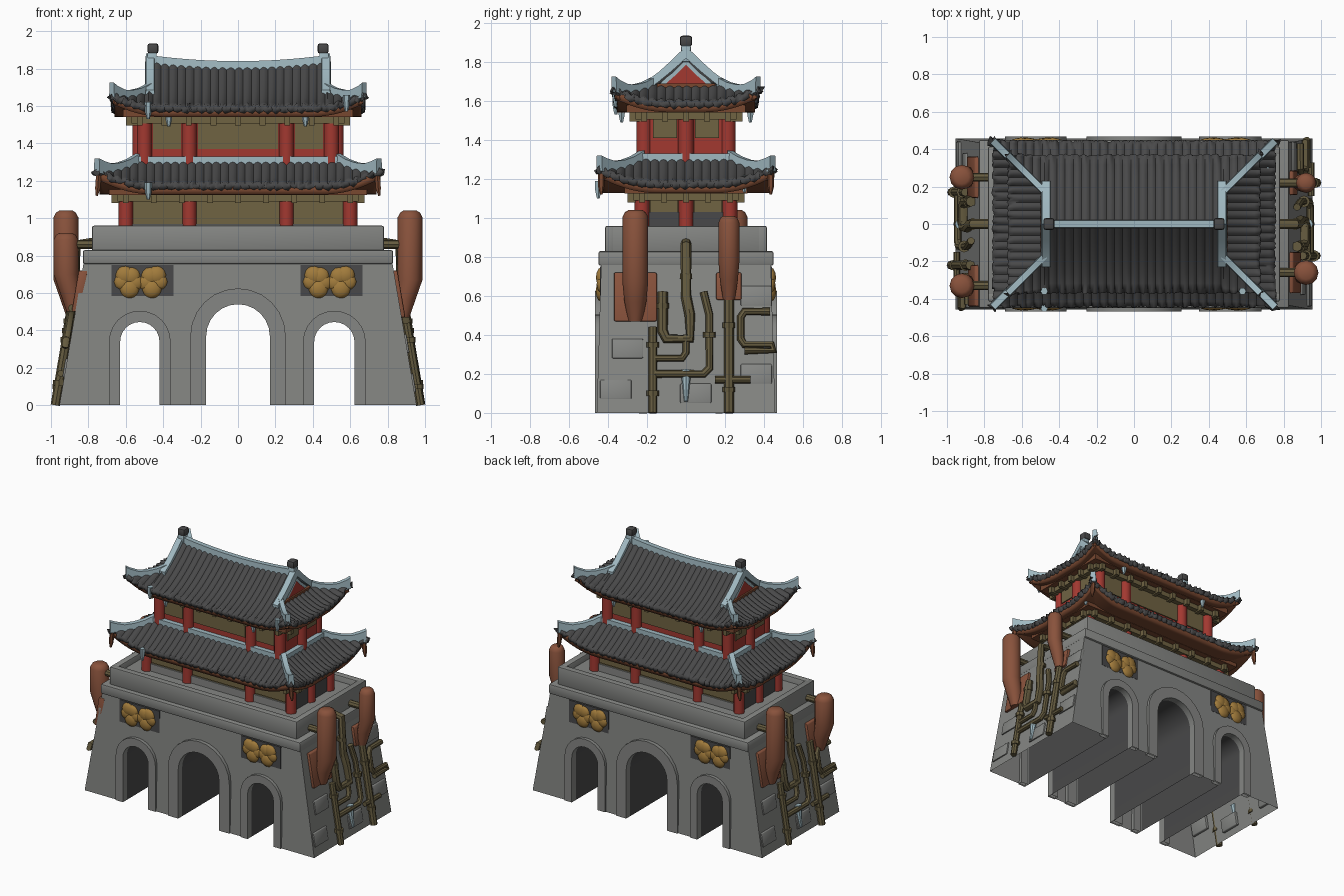
import bpy, bmesh, math, random
from mathutils import Vector

if "Cube" in bpy.data.objects:
    bpy.data.objects.remove(bpy.data.objects["Cube"])

random.seed(4)

def mat(name, r, g, b):
    m = bpy.data.materials.new(name)
    m.diffuse_color = (r, g, b, 1)
    m.use_nodes = True
    m.node_tree.nodes["Principled BSDF"].inputs["Base Color"].default_value = m.diffuse_color
    return m

STONE = mat("grey stone", 0.235, 0.24, 0.23)
TILE = mat("charcoal tile", 0.066, 0.066, 0.067)
BLUE = mat("pale blue trim", 0.35, 0.48, 0.53)
RED = mat("red paint", 0.36, 0.04, 0.03)
OLIVE = mat("olive panel", 0.16, 0.125, 0.055)
PIPE = mat("bronze pipe", 0.13, 0.105, 0.05)
COPPER = mat("copper tank", 0.25, 0.085, 0.045)
RUST = mat("rust brown", 0.19, 0.065, 0.03)
GOLD = mat("gold relief", 0.36, 0.20, 0.045)

def finish(name, bm, m, recalc=True):
    if recalc:
        bmesh.ops.recalc_face_normals(bm, faces=bm.faces[:])
    me = bpy.data.meshes.new(name)
    bm.to_mesh(me)
    bm.free()
    ob = bpy.data.objects.new(name, me)
    bpy.context.collection.objects.link(ob)
    me.materials.append(m)
    return ob

def box(name, x0, x1, y0, y1, z0, z1, m, bevel=0, lean=0):
    bm = bmesh.new()
    bmesh.ops.create_cube(bm, size=1)
    for v in bm.verts:
        v.co = ((x0 + x1) / 2 + v.co.x * abs(x1 - x0) + lean * v.co.z * (z1 - z0),
                (y0 + y1) / 2 + v.co.y * abs(y1 - y0), (z0 + z1) / 2 + v.co.z * (z1 - z0))
    if bevel:
        bmesh.ops.bevel(bm, geom=bm.edges[:], offset=bevel, segments=2, affect='EDGES', profile=0.5)
    return finish(name, bm, m)

def tube(name, pts, r, m, radii=None, res=2):
    cu = bpy.data.curves.new(name, 'CURVE')
    cu.dimensions, cu.bevel_depth, cu.bevel_resolution, cu.use_fill_caps = '3D', r, res, True
    sp = cu.splines.new('POLY')
    sp.points.add(len(pts) - 1)
    for i, p in enumerate(pts):
        sp.points[i].co = (*p, 1)
        sp.points[i].radius = radii[i] if radii else 1
    tmp = bpy.data.objects.new(name, cu)
    bpy.context.collection.objects.link(tmp)
    me = bpy.data.meshes.new_from_object(tmp.evaluated_get(bpy.context.evaluated_depsgraph_get()))
    bpy.data.objects.remove(tmp)
    me.materials.clear()
    me.materials.append(m)
    ob = bpy.data.objects.new(name, me)
    bpy.context.collection.objects.link(ob)
    return ob

def strip(name, pts, w, heights, m):
    """Rectangular bar standing on a path."""
    bm, rings = bmesh.new(), []
    P = [Vector(p) for p in pts]
    for i, p in enumerate(P):
        t = P[min(i + 1, len(P) - 1)] - P[max(i - 1, 0)]
        n = Vector((-t.y, t.x, 0)).normalized() * w / 2
        h, d = Vector((0, 0, heights[i])), Vector((0, 0, -0.02))
        rings.append([bm.verts.new(q) for q in (p - n + d, p + n + d, p + n * 0.8 + h, p - n * 0.8 + h)])
    for a, b in zip(rings, rings[1:]):
        for k in range(4):
            bm.faces.new((a[k], a[(k + 1) % 4], b[(k + 1) % 4], b[k]))
    bm.faces.new(rings[0])
    bm.faces.new(rings[-1])
    return finish(name, bm, m)

# ---- hollow stone gate block, open below, with three dark arched passages
def arch(cx, half, top, n=12):
    pts = [(cx - half * math.cos(math.pi * i / n), top - half + half * math.sin(math.pi * i / n)) for i in range(n + 1)]
    return [(cx - half, 0)] + pts + [(cx + half, 0)]

ARCHES = [(-0.525, 0.105, 0.445, 0.06), (0, 0.17, 0.54, 0.085), (0.515, 0.108, 0.445, 0.06)]
TOP = 0.77
wall_x = lambda z: 0.955 - 0.17 * z
wall_y = lambda z: 0.458 - 0.03 * z
low = [(-wall_x(0), 0)]
for cx, h, t, _ in ARCHES:
    low += arch(cx, h, t)
low.append((wall_x(0), 0))
bm = bmesh.new()
def quad(*pts, mi=0):
    bm.faces.new([bm.verts.new(p) for p in pts]).material_index = mi
for (x0, z0), (x1, z1) in zip(low, low[1:]):
    if z0 + z1 > 0:
        for ya, yb, mi in ((-1, -.42, 0), (-.42, .42, 1), (.42, 1, 0)):
            a0, a1 = (ya * wall_y(z) if abs(ya) == 1 else ya for z in (z0, z1))
            b0, b1 = (yb * wall_y(z) if abs(yb) == 1 else yb for z in (z0, z1))
            quad((x0, a0, z0), (x1, a1, z1), (x1, b1, z1), (x0, b0, z0), mi=mi)
    if x1 - x0 > 1e-5:
        u0, u1 = max(x0, -wall_x(TOP)), min(x1, wall_x(TOP))
        for s in (-1, 1):
            quad((x0, s * wall_y(z0), z0), (x1, s * wall_y(z1), z1), (u1, s * wall_y(TOP), TOP), (u0, s * wall_y(TOP), TOP))
        quad((u0, -wall_y(TOP), TOP), (u1, -wall_y(TOP), TOP), (u1, wall_y(TOP), TOP), (u0, wall_y(TOP), TOP))
for s in (-1, 1):
    quad(*[(s * wall_x(z), t * wall_y(z), z) for t, z in ((-1, 0), (1, 0), (1, TOP), (-1, TOP))])
bmesh.ops.remove_doubles(bm, verts=bm.verts[:], dist=1e-5)
finish("gate_block", bm, STONE).data.materials.append(TILE)

for s in (-1, 1):
    # raised surrounds on both faces
    for cx, h, t, w in ARCHES:
        bm = bmesh.new()
        I, O = arch(cx, h, t), arch(cx, h + w, t + w)
        ring = [[bm.verts.new((x, s * y, z)) for x, z in L] for L, y in ((I, 0.43), (I, 0.468), (O, 0.468), (O, 0.43))]
        for i in range(len(I) - 1):
            for k in range(4):
                a, b = ring[k], ring[(k + 1) % 4]
                bm.faces.new((a[i], a[i + 1], b[i + 1], b[i]))
        finish("arch_surround", bm, STONE)
    # relief panels with a pair of gold figures
    for cx in (-0.51, 0.5):
        box("relief_panel", cx - 0.165, cx + 0.165, s * 0.434, s * 0.442, 0.585, 0.75, TILE)
        bm = bmesh.new()
        for dx, z, r in ((.085, .695, .052), (.06, .625, .055), (.03, .655, .045), (.1, .66, .045), (.05, .69, .05)):
            for d in (-dx, dx):
                res = bmesh.ops.create_icosphere(bm, subdivisions=2, radius=r)
                for v in res['verts']:
                    v.co = (cx - .01 + d + v.co.x, s * 0.436 + v.co.y * 0.5, z + v.co.z)
        finish("gold_relief", bm, GOLD)

# cornice, terrace floor and parapet
box("cornice", -0.83, 0.83, -0.45, 0.45, 0.755, 0.83, STONE, 0.012)
box("terrace_floor", -0.77, 0.77, -0.4, 0.4, 0.82, 0.915, STONE)
for s in (-1, 1):
    box("parapet_long", -0.78, 0.78, s * 0.365, s * 0.415, 0.82, 0.96, STONE, 0.01)
    box("parapet_short", s * 0.73, s * 0.78, -0.41, 0.41, 0.82, 0.96, STONE, 0.01)

# ---- storeys: walls, panels, columns, bracket tiers
def storey(hx, hy, z0, z1, body, cols, pz0, pz1, r, side_z):
    box("storey_wall", -hx, hx, -hy, hy, z0, z1, body)
    spots = [(x, s * hy) for x in cols for s in (-1, 1)] + [(s * cols[-1], 0) for s in (-1, 1)]
    for x, y in spots:
        px = math.copysign(hx, x) if y == 0 else x
        tube("column", [(px, y, z0), (px, y, z1)], r, RED, res=4)
    for s in (-1, 1):
        for a, b in zip(cols, cols[1:]):
            box("front_panel", a + r + .005, b - r - .005, s * hy, s * (hy + .008), pz0, pz1, OLIVE)
        for t in (-1, 1):
            box("side_panel", s * hx, s * (hx + .008), t * (r + .005), t * (hy - r - .005), side_z, pz1, OLIVE)
    # stepped bracket tiers and bracket blocks under the eave
    box("bracket_tier_low", -hx - .045, hx + .045, -hy - .045, hy + .045, z1 - .075, z1 - .04, OLIVE)
    box("bracket_tier_high", -hx - .09, hx + .09, -hy - .09, hy + .09, z1 - .04, z1, RUST)
    n = 9
    for i in range(n):
        x = -hx + 2 * hx * i / (n - 1)
        y = -hy + 2 * hy * i / (n - 1)
        for s in (-1, 1):
            box("bracket", x - .015, x + .015, s * hy, s * (hy + .075), z1 - .085, z1 - .03, OLIVE)
            if i % 2 == 0:
                box("bracket", s * hx, s * (hx + .075), y - .015, y + .015, z1 - .085, z1 - .03, OLIVE)

storey(0.6, 0.225, 0.9, 1.165, OLIVE, (-0.6, -0.26, 0.26, 0.6), 0.98, 1.09, 0.038, 1.03)
storey(0.525, 0.215, 1.25, 1.58, RED, (-0.5, -0.26, 0.26, 0.5), 1.37, 1.51, 0.04, 1.41)
for s in (-1, 1):
    box("storey_sill", -0.61, 0.61, s * 0.2, s * 0.235, 0.9, 0.97, STONE)
    box("storey_side_sill", s * 0.59, s * 0.608, -0.2, 0.2, 0.9, 1.03, TILE)

# ---- curved roofs with corner lift and ribbed tiles
def roof(name, xo, yo, zfun, inset, lift, reach, m, rib, thick, gable=None):
    step, rows = 0.044 / 4, 8
    bm = bmesh.new()
    for half, other, is_x in ((xo, yo, True), (yo, xo, False)):
        n = round(2 * half / step)
        for s in (-1, 1):
            prev = None
            for i in range(n + 1):
                a = -half + 2 * half * i / n
                e = half - abs(a)
                dmax = yo if (gable and is_x and abs(a) < gable) else min(inset, e)
                ridge = rib * abs(math.sin(math.pi * i / 4)) if rib else 0
                jag = random.uniform(-.006, .006) if rib else 0
                col = []
                for k in range(rows):
                    d = dmax * k / (rows - 1)
                    z = zfun(d, a if is_x else 0) + lift * max(0, 1 - e / reach) ** 2 + ridge + (jag if k == 0 else 0)
                    y = s * (other - d + (jag if k == 0 else 0))
                    col.append(bm.verts.new((a, y, z) if is_x else (y, a, z)))
                if prev:
                    for k in range(rows - 1):
                        f = bm.faces.new((prev[k], col[k], col[k + 1], prev[k + 1]))
                        f.normal_update()
                        if f.normal.z < 0:
                            f.normal_flip()
                prev = col
    bmesh.ops.remove_doubles(bm, verts=bm.verts[:], dist=1e-4)
    ob = finish(name, bm, m, False)
    sol = ob.modifiers.new("thickness", 'SOLIDIFY')
    sol.thickness, sol.offset = thick, -1
    return ob

def low_z(d, a=0):
    return 1.18 + 0.125 * (d / 0.22) ** 1.25

def top_z(d, a=0):
    return 1.595 + 0.215 * (d / 0.37) ** 1.5 + 0.03 * (d / 0.37) * (a / 0.46) ** 2 * (abs(a) < .48)

roof("lower_roof", 0.755, 0.445, low_z, 0.22, 0.08, 0.3, TILE, 0.013, 0.035)
roof("upper_roof", 0.675, 0.37, top_z, 0.22, 0.07, 0.28, TILE, 0.013, 0.035, 0.47)
roof("lower_soffit", 0.74, 0.43, lambda d, a: 1.172, 0.2, 0.08, 0.29, RUST, 0, 0.045)
roof("upper_soffit", 0.66, 0.355, lambda d, a: 1.587, 0.18, 0.07, 0.27, RUST, 0, 0.045)

# ---- pale blue ridges, gables and finials
H = [0.035, 0.03, 0.03, 0.035, 0.05, 0.06]
for s in (-1, 1):
    box("roof_collar_long", -0.56, 0.56, s * 0.21, s * 0.25, 1.28, 1.33, BLUE)
    box("roof_collar_short", s * 0.52, s * 0.56, -0.25, 0.25, 1.28, 1.33, BLUE)
    for t in (-1, 1):
        D = [0.22, 0.17, 0.12, 0.07, 0.03, 0]
        strip("lower_hip_ridge", [(s * (.755 - d), t * (.445 - d), low_z(d) + .08 * (1 - d / .3) ** 2) for d in D], .045, H, BLUE)
        D = [0.2, 0.15, 0.1, 0.06, 0.02, 0]
        strip("upper_hip_ridge", [(s * (.675 - d), t * (.37 - d), top_z(d) + .07 * (1 - d / .28) ** 2) for d in D], .04, H, BLUE)
        D = [0.37, 0.33, 0.28, 0.23, 0.18, 0.14]
        strip("gable_ridge", [(s * .47, t * (.37 - d), top_z(d, .46)) for d in D], .055, [.04, .04, .035, .03, .03, .03], BLUE)
    # gable: blue border, red centre, rust sill
    for nm, x, k, zb, m in (("gable_border", .482, 1, 1.675, BLUE), ("gable_panel", .488, .72, 1.685, RED)):
        bm = bmesh.new()
        bm.faces.new([bm.verts.new((s * x, k * y, zb + k * z)) for y, z in ((-.15, 0), (.15, 0), (.07, .07), (0, .14), (-.07, .07))])
        finish(nm, bm, m)
    box("gable_sill", s * .45, s * .5, -.15, .15, 1.67, 1.69, RUST)
    box("finial_neck", s * .435, s * .485, -.025, .025, 1.8, 1.885, BLUE, .006)
    box("finial", s * .425, s * .485, -.032, .032, 1.88, 1.935, TILE, .014)
strip("main_ridge", [(x / 100, 0, top_z(.37, x / 100)) for x in range(-46, 47, 4)], .045, [.03] * 24, BLUE)

# hanging drips at the eaves
for x, y, z in ((-.37, -.33, 1.58), (.36, -.33, 1.58), (-.48, -.45, 1.19), (.58, -.36, 1.66),
                (-.48, -.36, 1.62), (.7, .3, 1.22), (.37, .33, 1.58), (-.36, .33, 1.58)):
    tube("drip", [(x, y, z), (x, y, z - .05), (x, y, z - .09)], .02, BLUE, [1, .9, .4], 1)
for s in (-1, 1):
    for t in (-1, 1):
        tube("corner_charm", [(s * .745, t * .435, 1.23), (s * .75, t * .435, 1.16), (s * .755, t * .435, 1.12)], .016, RUST, [1, 1, .4], 1)

# ---- copper tanks with leaning wall plates, made of stacked rings
for s, y, z0, z1 in ((1, -.26, .47, 1.04), (1, .22, .58, 1.01), (-1, .25, .47, 1.04), (-1, -.33, .5, .92)):
    r = .066 if z0 < .55 else .054
    rows = [(.88, z0, .55), (.895, z0 + .1, .85), (.92, z0 + .2, 1), (.92, z1 - .035, 1), (.92, z1 - .01, .8), (.92, z1, .55)]
    bm = bmesh.new()
    rings = [[bm.verts.new((s * x + r * k * math.cos(math.tau * i / 12), y + r * k * math.sin(math.tau * i / 12), z))
              for i in range(12)] for x, z, k in rows]
    for a, b in zip(rings, rings[1:]):
        for i in range(12):
            bm.faces.new((a[i], a[(i + 1) % 12], b[(i + 1) % 12], b[i]))
    bm.faces.new(rings[0])
    bm.faces.new(rings[-1])
    finish("tank", bm, COPPER)
    w, xm = (.11 if z0 < .55 else .065), wall_x((z0 + .72) / 2)
    box("tank_plate", s * (xm - .03), s * (xm + .02), y - w, y + w, z0, .72, COPPER, .008, -s * .17)
    tube("tank_link", [(s * .76, y, .86), (s * .9, y, .86)], .024, PIPE)

# ---- pipework on both ends as (y, z) runs along the sloping wall
RUNS = [(.022, [(-.17, 0), (-.17, .44)]), (.027, [(0, .86), (0, .6), (.02, .5), (.02, .38), (-.1, .38), (-.12, .42), (-.12, .62)]),
        (.02, [(.09, .62), (.12, .5), (.12, .23), (.09, .2), (-.17, .2)]), (.025, [(.22, 0), (.22, .6)]),
        (.02, [(.43, .52), (.3, .52), (.28, .49), (.28, .38), (.3, .35), (.44, .35), (.45, .32), (.3, .32)]),
        (.018, [(.15, .17), (.33, .17)]), (.018, [(-.17, .28), (-.02, .28), (0, .31), (0, .4)])]
for s in (1, -1):
    for r, run in RUNS:
        pts = [(s * (max(wall_x(z), .84) + .022), s * y, z) for y, z in run]
        if run[0][1] > .8:
            pts.insert(0, (s * .77, s * run[0][0], .87))
        tube("pipe", pts, r, PIPE)
    for y, z in ((-.17, .1), (-.17, .35), (.22, .12), (.22, .45), (0, .7), (.12, .4), (-.12, .55)):
        x = s * (max(wall_x(z), .84) + .022)
        tube("pipe_collar", [(x, s * y, z - .014), (x, s * y, z + .014)], .032, PIPE)
    tube("leak", [(s * (wall_x(z) + .012), 0, z) for z in (.22, .15, .06)], .025, BLUE, [1.1, .8, .4])
    # loose stone blocks on the end walls
    for y, z in ((-.36, .12), (-.3, .33), (.36, .2), (.36, .6), (.05, .1)):
        x = wall_x(z)
        box("wall_block", s * (x - .02), s * (x + .01), s * y - .08, s * y + .08, z - .05, z + .05, STONE, .006, -s * .17)

# crisp edges, soft rounds
for ob in bpy.context.scene.objects:
    ob.select_set(ob.type == 'MESH')
    bpy.context.view_layer.objects.active = ob
bpy.ops.object.shade_smooth_by_angle(angle=math.radians(42))
